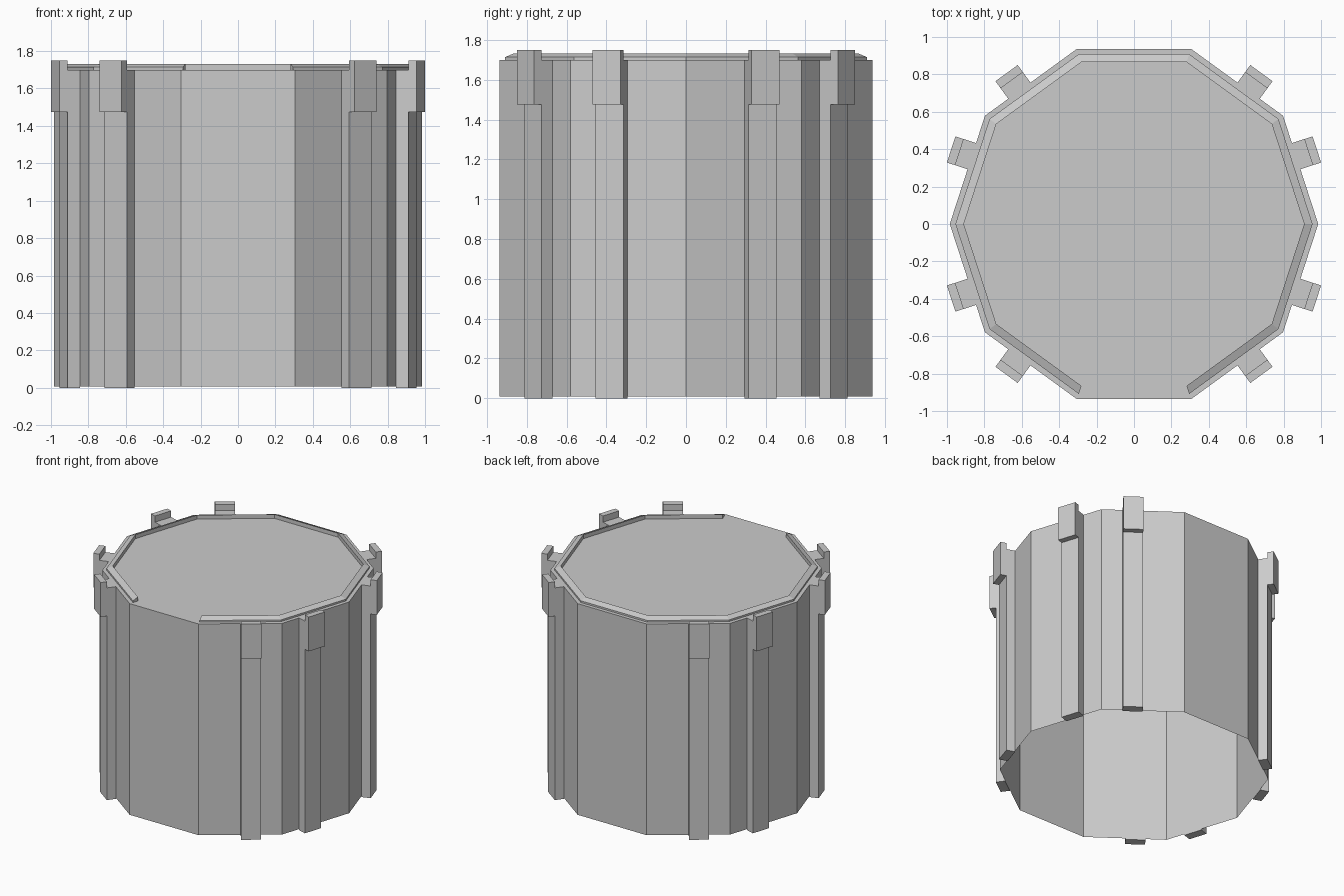
import bpy, bmesh
from math import cos, sin, radians
from mathutils import Matrix

if "Cube" in bpy.data.objects:
    bpy.data.objects.remove(bpy.data.objects["Cube"])

R = 0.985                      # corner radius of the ten-sided drum
APO = R * cos(radians(18))     # distance to the flat of each side
BOTTOM, TOP = 0.008, 1.70


def finish(name, bm, recalc=True):
    if recalc:
        bmesh.ops.recalc_face_normals(bm, faces=bm.faces)
    me = bpy.data.meshes.new(name)
    bm.to_mesh(me)
    bm.free()
    ob = bpy.data.objects.new(name, me)
    bpy.context.collection.objects.link(ob)
    return ob


def polar(bm, r, deg, z):
    return bm.verts.new((r * cos(radians(deg)), r * sin(radians(deg)), z))


# Drum shell: ten walls and a lid, open underneath
bm = bmesh.new()
low = [polar(bm, R, 36 * i, BOTTOM) for i in range(10)]
high = [polar(bm, R, 36 * i, TOP) for i in range(10)]
for i in range(10):
    j = (i + 1) % 10
    bm.faces.new((low[i], low[j], high[j], high[i]))
bm.faces.new(high)
finish("drum_shell", bm, recalc=False)

# Sloped rim on the lid, swept round all sides but the front one
profile = [(0.955, TOP), (0.955, 1.714), (0.91, 1.732), (0.91, TOP)]
bm = bmesh.new()
rings = [[polar(bm, r, -72 + 36 * i, z) for r, z in profile] for i in range(10)]
for a, b in zip(rings, rings[1:]):
    for k in range(4):
        m = (k + 1) % 4
        bm.faces.new((a[k], a[m], b[m], b[k]))
bm.faces.new(rings[0])
bm.faces.new(rings[-1])
finish("lid_rim", bm)


# Upright posts with a raised clip on the outside, paired around four corners
def side_bar(name, angle, shift, inner, outer, z0, z1):
    bm = bmesh.new()
    place = (Matrix.Rotation(radians(angle), 4, 'Z')
             @ Matrix.Translation(((inner + outer) / 2, shift, (z0 + z1) / 2))
             @ Matrix.Diagonal((outer - inner, 0.147, z1 - z0, 1)))
    bmesh.ops.create_cube(bm, size=1, matrix=place)
    finish(name, bm)


for corner in (36, 144, 216, 324):
    for side in (-1, 1):
        angle, shift = corner + 18 * side, -0.077 * side
        tag = f"{corner}_{'a' if side < 0 else 'b'}"
        side_bar("post_" + tag, angle, shift, APO, 1.006, 0.0, TOP)
        side_bar("clip_" + tag, angle, shift, 1.006, 1.053, 1.475, 1.75)
